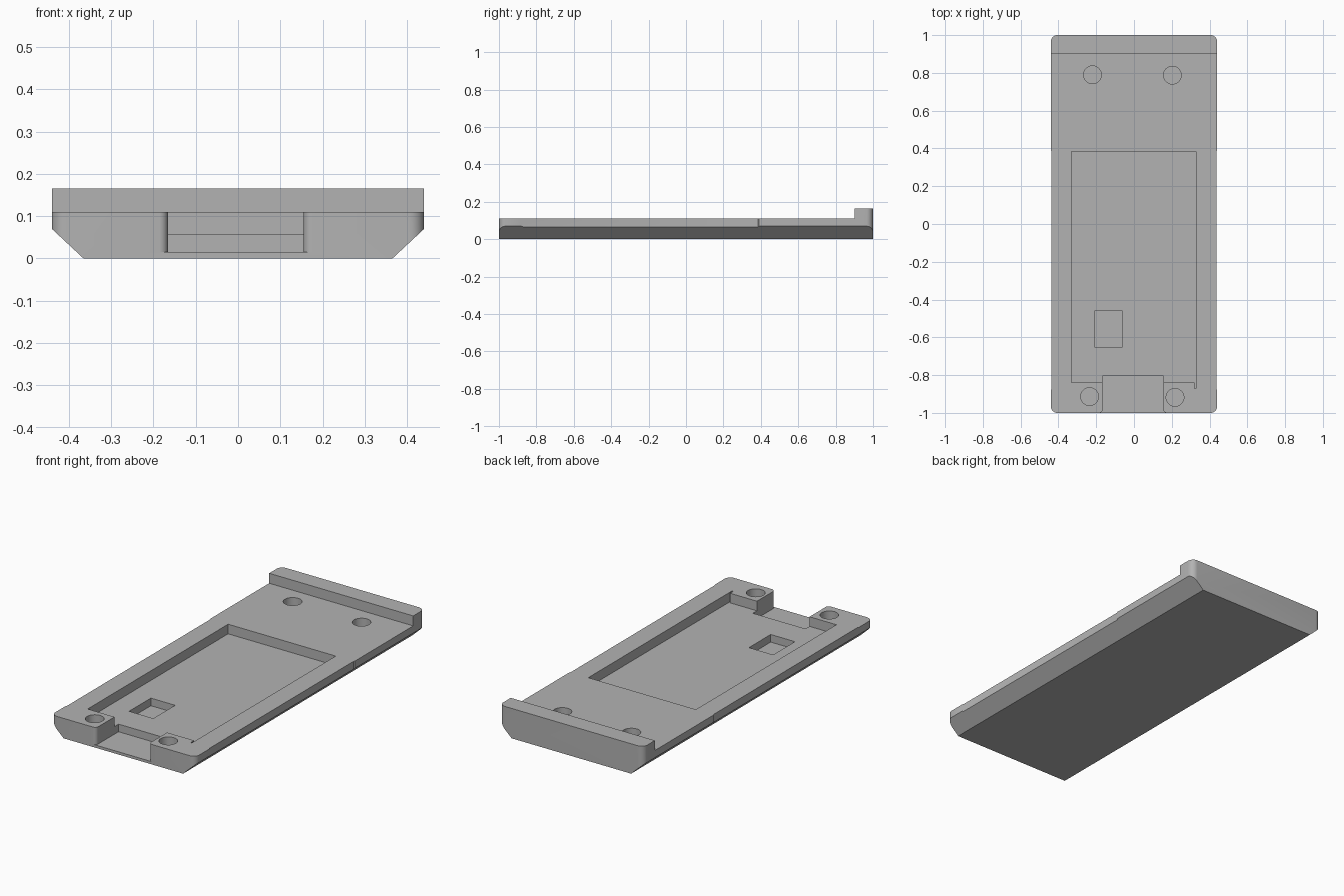
import bpy, bmesh
from math import pi, sin, cos
from mathutils import Vector

cube = bpy.data.objects.get("Cube")
if cube:
    bpy.data.objects.remove(cube, do_unlink=True)

grey = bpy.data.materials.new("plain grey")
grey.use_nodes = True
colour = (0.45, 0.45, 0.45, 1)
grey.diffuse_color = colour
grey.node_tree.nodes["Principled BSDF"].inputs["Base Color"].default_value = colour

TOP, LIP_TOP, FLOOR, DEEP = 0.11, 0.165, 0.057, 0.015
cutters = []


def prism(name, points, offset):
    """Closed solid made by sweeping a flat outline of 3D points."""
    bm = bmesh.new()
    face = bm.faces.new([bm.verts.new(p) for p in points])
    swept = bmesh.ops.extrude_face_region(bm, geom=[face])
    moved = [v for v in swept["geom"] if isinstance(v, bmesh.types.BMVert)]
    bmesh.ops.translate(bm, verts=moved, vec=Vector(offset))
    bmesh.ops.recalc_face_normals(bm, faces=bm.faces[:])
    mesh = bpy.data.meshes.new(name)
    bm.to_mesh(mesh)
    bm.free()
    mesh.materials.append(grey)
    obj = bpy.data.objects.new(name, mesh)
    bpy.context.collection.objects.link(obj)
    return obj


def arc(cx, cy, r, start, end, steps=8):
    return [(cx + r * cos(start + (end - start) * i / steps),
             cy + r * sin(start + (end - start) * i / steps))
            for i in range(steps + 1)]


def rect(x0, x1, y0, y1):
    return [(x0, y0), (x1, y0), (x1, y1), (x0, y1)]


def combine(cutter, operation="DIFFERENCE"):
    cutter.hide_render = True
    cutters.append(cutter)
    mod = body.modifiers.new(cutter.name, "BOOLEAN")
    mod.operation, mod.solver, mod.object = operation, "EXACT", cutter


def cut(name, outline, floor):
    combine(prism(name, [(x, y, floor) for x, y in outline], (0, 0, 0.3)))


# Rounded plate outline with a slight waist along the sides
R = 0.035
right = arc(0.44 - R, -1 + R, R, -pi / 2, 0)
right += [(0.44, -0.88), (0.436, -0.87), (0.436, 0.385), (0.44, 0.39)]
right += arc(0.44 - R, 1 - R, R, 0, pi / 2)
outline = right + [(-x, y) for x, y in reversed(right)]
body = prism("tray_body", [(x, y, 0) for x, y in outline], (0, 0, LIP_TOP))

# Sloping underside edges
half = [(0.365, 0), (0.44, 0.07), (0.5, 0.126), (0.5, 0.3)]
section = [(x, z) for x, z in half] + [(-x, z) for x, z in reversed(half)]
# Drop the base slightly so only the slopes trim the body
section = [(x - 0.0107 * (1 if x > 0 else -1), -0.01) if z == 0 else (x, z)
           for x, z in section]
combine(prism("side_slopes", [(x, -1.2, z) for x, z in section], (0, 2.4, 0)),
        "INTERSECT")

# Lower deck leaves the raised rear lip standing
cut("deck_cut", rect(-0.6, 0.6, -1.2, 0.9), TOP)

# Main recess, small square well and corner slit
cut("recess_cut", rect(-0.33, 0.327, -0.84, 0.385), FLOOR)
cut("well_cut", rect(-0.21, -0.062, -0.65, -0.46), DEEP)
cut("slit_cut", rect(0.32, 0.327, -0.87, -0.83), FLOOR)

# Front notch with a rounded mouth
F = 0.02
mouth = arc(0.155 + F, -1 + F, F, pi, 1.5 * pi)
mouth_left = arc(-0.166 - F, -1 + F, F, -pi / 2, 0)
notch = [(-0.166, -0.805), (0.155, -0.805)] + mouth
notch += [(0.175, -1.1), (-0.186, -1.1)] + mouth_left
cut("notch_cut", notch, DEEP)

# Blind round holes
for i, (x, y) in enumerate([(-0.22, 0.79), (0.203, 0.788),
                            (-0.235, -0.914), (0.217, -0.918)]):
    cut(f"hole_cut_{i + 1}", arc(x, y, 0.047, 0, 2 * pi, 40)[:-1], 0.065)

# Bake the cuts and tidy up
graph = bpy.context.evaluated_depsgraph_get()
baked = bpy.data.meshes.new_from_object(body.evaluated_get(graph))
body.modifiers.clear()
body.data = baked
baked.materials.clear()
baked.materials.append(grey)
for c in cutters:
    bpy.data.objects.remove(c, do_unlink=True)

bpy.ops.object.select_all(action="DESELECT")
body.select_set(True)
bpy.context.view_layer.objects.active = body
bpy.ops.object.shade_smooth_by_angle(angle=pi / 6)
